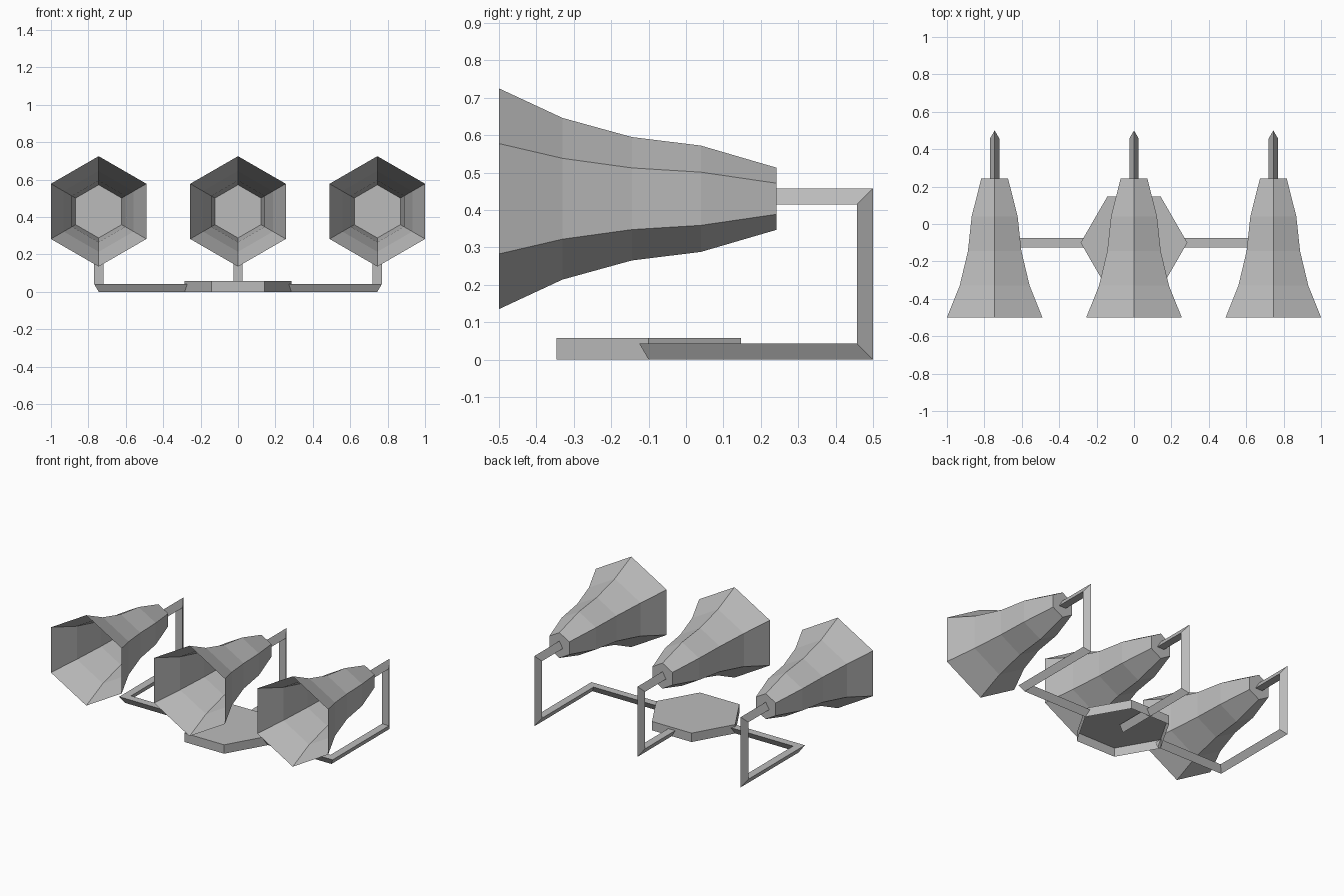
import bpy
import bmesh
from math import cos, sin, pi, radians
from mathutils import Vector

if "Cube" in bpy.data.objects:
    bpy.data.objects.remove(bpy.data.objects["Cube"], do_unlink=True)

SPACING = 0.745      # distance between lamps
AXIS_Z = 0.43        # height of the shade axis
BASE_Y = -0.10       # centre line of the base and cross bars
HALF, DEPTH = 0.025, 0.043   # triangular tube section

metal = bpy.data.materials.new("brushed grey")
metal.use_nodes = True
grey = (0.5, 0.5, 0.5, 1)
metal.diffuse_color = grey
metal.node_tree.nodes["Principled BSDF"].inputs["Base Color"].default_value = grey


def loft(name, rings, start_cap=True, end_cap=True):
    """Skin a list of equal-length closed rings."""
    bm = bmesh.new()
    loops = [[bm.verts.new(p) for p in ring] for ring in rings]
    n = len(rings[0])
    for a, b in zip(loops, loops[1:]):
        for i in range(n):
            j = (i + 1) % n
            bm.faces.new((a[i], a[j], b[j], b[i]))
    if start_cap:
        bm.faces.new(loops[0][::-1])
    if end_cap:
        bm.faces.new(loops[-1])
    bmesh.ops.recalc_face_normals(bm, faces=bm.faces)
    mesh = bpy.data.meshes.new(name)
    bm.to_mesh(mesh)
    bm.free()
    mesh.materials.append(metal)
    obj = bpy.data.objects.new(name, mesh)
    bpy.context.collection.objects.link(obj)
    return obj


def hexagon(x, y, r):
    """Upright hexagon facing the front, one corner at the top."""
    return [(x + r * sin(k * pi / 3), y, AXIS_Z + r * cos(k * pi / 3)) for k in range(6)]


def section(apex, side, inward):
    """Triangle with its ridge at apex and flat side towards the inside of the bend."""
    a, s, d = Vector(apex), Vector(side) * HALF, Vector(inward) * DEPTH
    return [a, a + d + s, a + d - s]


def arm(name, x, sign):
    """Mitred triangular tube from the shade, down and forward to the base."""
    across = (1, 0, 0)
    rings = [
        section((x, 0.24, 0.458), across, (0, 0, -1)),
        section((x, 0.50, 0.458), across, (0, -1, -1)),
        section((x, 0.50, 0), across, (0, -1, 1)),
    ]
    if sign:
        rings.append(section((x, BASE_Y, 0), (1, -sign, 0), (0, 0, 1)))
        rings.append(section((sign * 0.265, BASE_Y, 0), (0, -sign, 0), (0, 0, 1)))
    else:
        rings.append(section((x, BASE_Y, 0), across, (0, 0, 1)))
    loft(name, rings)


# Lamps: flared open shade, closed socket behind it, and supporting arm
FLARE = [(-0.5, 0.295), (-0.33, 0.216), (-0.145, 0.165), (0.04, 0.142)]
SOCKET = [(0.04, 0.142), (0.242, 0.083)]
for side, sign in (("right", -1), ("middle", 0), ("left", 1)):
    x = sign * SPACING
    loft(side + "_shade", [hexagon(x, y, r) for y, r in FLARE], False, False)
    loft(side + "_socket", [hexagon(x, y, r) for y, r in SOCKET])
    arm(side + "_arm", x, sign)

# Base: hexagonal tray, open underneath
R = 0.285
loft("base", [[(R * cos(k * pi / 3), BASE_Y + R * sin(k * pi / 3), z) for k in range(6)]
              for z in (0, 0.058)], start_cap=False)
